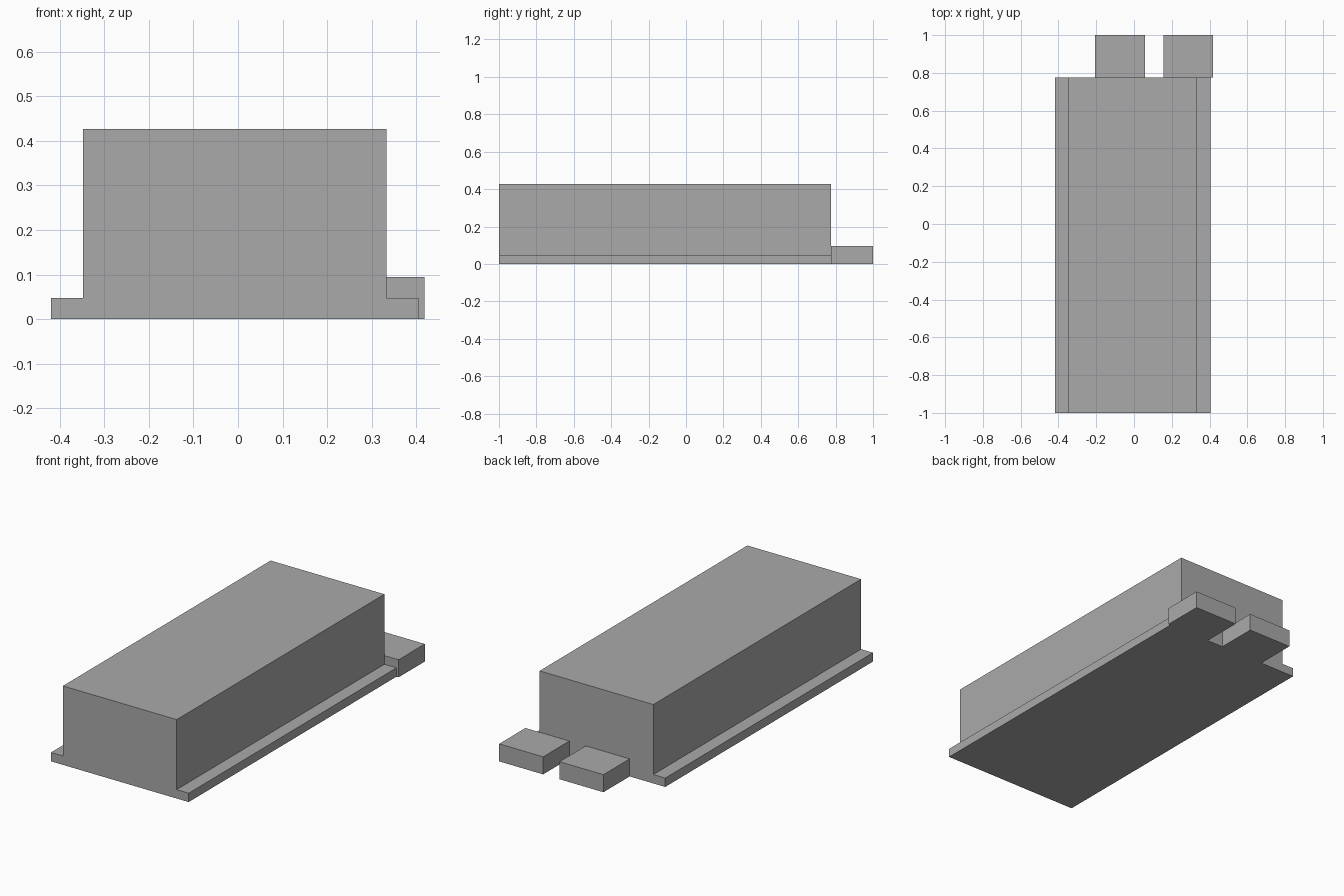
import bpy
import bmesh

cube = bpy.data.objects.get("Cube")
if cube:
    bpy.data.objects.remove(cube, do_unlink=True)

# One plain grey for everything
grey = bpy.data.materials.new("plain_grey")
grey.use_nodes = True
grey.diffuse_color = (0.4, 0.4, 0.4, 1)
grey.node_tree.nodes["Principled BSDF"].inputs["Base Color"].default_value = (0.4, 0.4, 0.4, 1)


def extrude_profile(name, profile, y_front, y_back):
    """Extrude a closed x-z outline along y."""
    bm = bmesh.new()
    face = bm.faces.new([bm.verts.new((x, y_front, z)) for x, z in profile])
    result = bmesh.ops.extrude_face_region(bm, geom=[face])
    moved = [v for v in result["geom"] if isinstance(v, bmesh.types.BMVert)]
    bmesh.ops.translate(bm, verts=moved, vec=(0, y_back - y_front, 0))
    bmesh.ops.recalc_face_normals(bm, faces=bm.faces[:])
    mesh = bpy.data.meshes.new(name)
    bm.to_mesh(mesh)
    bm.free()
    mesh.materials.append(grey)
    obj = bpy.data.objects.new(name, mesh)
    bpy.context.collection.objects.link(obj)
    return obj


# Long hall with a low ledge along each side
LEFT, RIGHT, LEDGE, TOP, BACK = 0.405, -0.419, 0.048, 0.427, 0.776
WALL_LEFT, WALL_RIGHT = 0.333, -0.348
extrude_profile("main_body", [
    (RIGHT, 0), (LEFT, 0), (LEFT, LEDGE), (WALL_LEFT, LEDGE),
    (WALL_LEFT, TOP), (WALL_RIGHT, TOP), (WALL_RIGHT, LEDGE), (RIGHT, LEDGE),
], -1, BACK)

# Two low blocks against the back wall
for name, x0, x1 in (("back_block_right", -0.206, 0.057),
                     ("back_block_left", 0.155, 0.418)):
    extrude_profile(name, [(x0, 0), (x1, 0), (x1, 0.095), (x0, 0.095)], BACK, 1)
